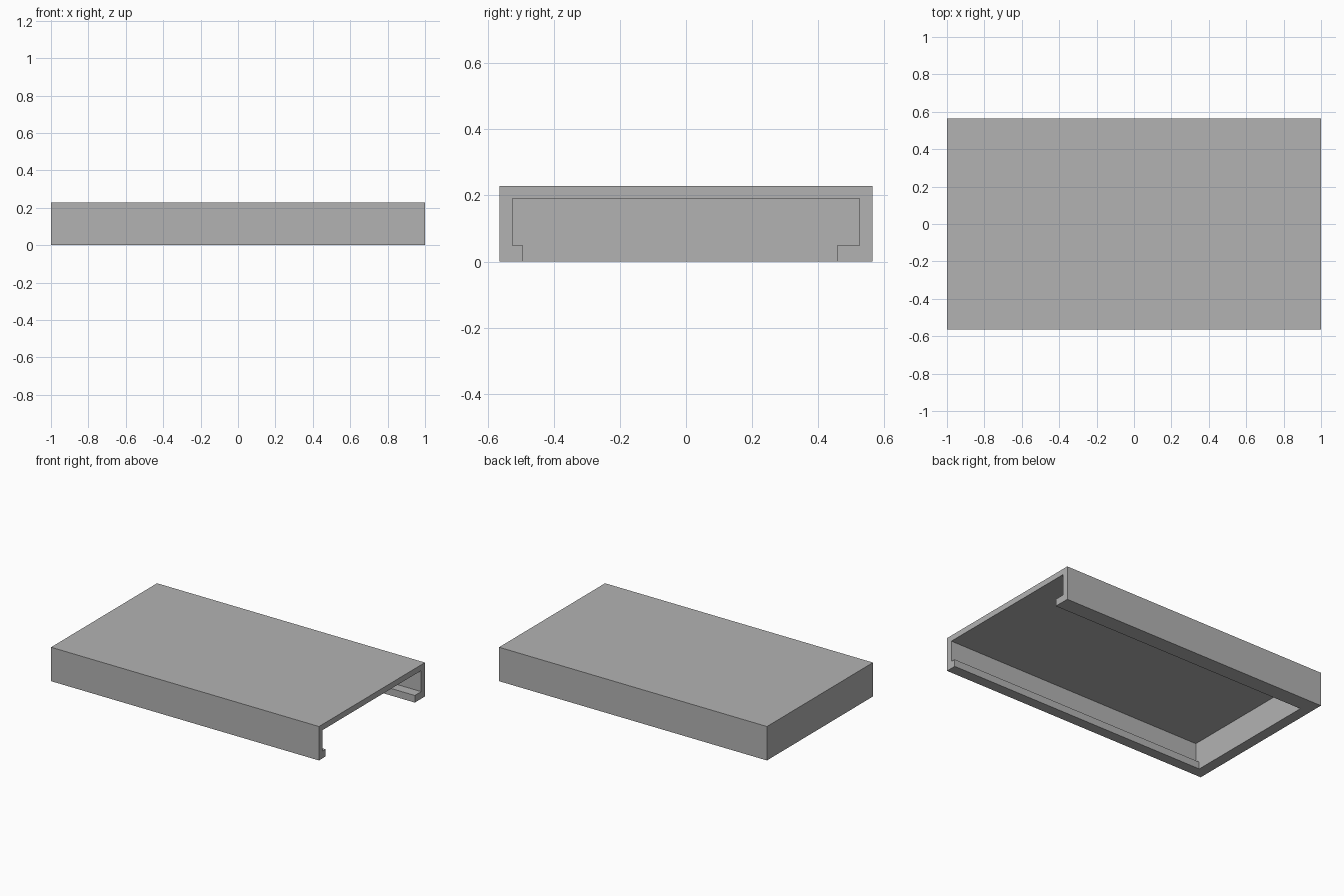
import bpy
import bmesh

cube = bpy.data.objects.get("Cube")
if cube:
    bpy.data.objects.remove(cube, do_unlink=True)

HALF_X, HALF_Y, HEIGHT = 1.0, 0.565, 0.229
END_WALL = 0.072

grey = bpy.data.materials.new("plain_grey")
grey.use_nodes = True
colour = (0.45, 0.45, 0.45, 1)
grey.diffuse_color = colour
grey.node_tree.nodes["Principled BSDF"].inputs["Base Color"].default_value = colour


def prism(name, profile, x0, x1):
    """Extrude a (y, z) profile along x."""
    bm = bmesh.new()
    face = bm.faces.new([bm.verts.new((x0, y, z)) for y, z in profile])
    extruded = bmesh.ops.extrude_face_region(bm, geom=[face])["geom"]
    moved = [v for v in extruded if isinstance(v, bmesh.types.BMVert)]
    bmesh.ops.translate(bm, verts=moved, vec=(x1 - x0, 0, 0))
    bmesh.ops.recalc_face_normals(bm, faces=bm.faces)
    mesh = bpy.data.meshes.new(name)
    bm.to_mesh(mesh)
    bm.free()
    mesh.materials.append(grey)
    obj = bpy.data.objects.new(name, mesh)
    bpy.context.collection.objects.link(obj)
    return obj


# Outer block
cover = prism("sliding_cover", [(-HALF_Y, 0), (HALF_Y, 0),
                                (HALF_Y, HEIGHT), (-HALF_Y, HEIGHT)], -HALF_X, HALF_X)

# Stepped cavity, open below and at one end, leaving a narrow and a wide rail lip
CEILING, LIP, SIDE = 0.19, 0.048, 0.525
NARROW, WIDE = -0.493, 0.457
cavity = prism("cavity_cutter", [(NARROW, -0.1), (WIDE, -0.1), (WIDE, LIP), (SIDE, LIP),
                                 (SIDE, CEILING), (-SIDE, CEILING), (-SIDE, LIP), (NARROW, LIP)],
               -HALF_X + END_WALL, HALF_X + 0.1)
cavity.hide_render = True

cut = cover.modifiers.new("cavity", 'BOOLEAN')
cut.operation = 'DIFFERENCE'
cut.solver = 'EXACT'
cut.object = cavity

# Apply the cut and drop the cutter
bpy.context.view_layer.objects.active = cover
cover.select_set(True)
bpy.ops.object.modifier_apply(modifier=cut.name)
bpy.data.objects.remove(cavity, do_unlink=True)
